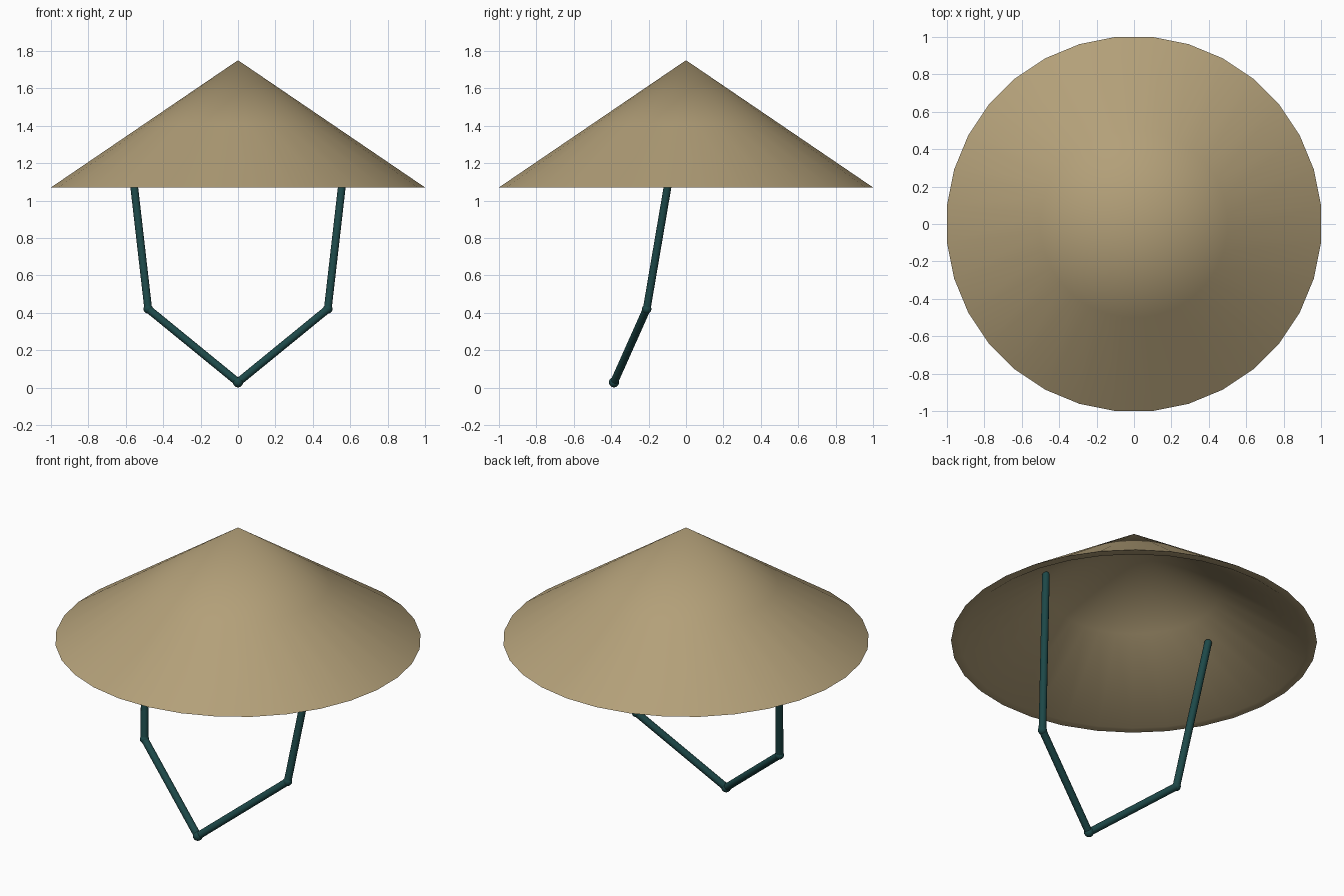
import bpy, bmesh, math
from mathutils import Vector, Matrix

if "Cube" in bpy.data.objects:
    bpy.data.objects.remove(bpy.data.objects["Cube"])


def material(name, rgb):
    m = bpy.data.materials.new(name)
    m.diffuse_color = (*rgb, 1)
    m.use_nodes = True
    m.node_tree.nodes["Principled BSDF"].inputs["Base Color"].default_value = m.diffuse_color
    return m


def finish(bm, name, mat):
    bmesh.ops.recalc_face_normals(bm, faces=bm.faces[:])
    mesh = bpy.data.meshes.new(name)
    bm.to_mesh(mesh)
    bm.free()
    mesh.materials.append(mat)
    ob = bpy.data.objects.new(name, mesh)
    bpy.context.collection.objects.link(ob)
    bpy.ops.object.select_all(action='DESELECT')
    ob.select_set(True)
    bpy.context.view_layer.objects.active = ob
    bpy.ops.object.shade_smooth_by_angle(angle=math.radians(40))
    return ob


straw = material("straw", (0.45, 0.35, 0.19))
cord = material("teal_cord", (0.012, 0.065, 0.065))

# Conical hat: thin shell spun from a profile (apex, rim, inner rim, inner apex)
SIDES = 32
R = 1 / math.cos(math.pi / SIDES)
profile = [(0, 1.75), (0.5 * R, 1.41), (R, 1.07), (0.95 * R, 1.07), (0.475 * R, 1.391), (0, 1.712)]
bm = bmesh.new()
start = Matrix.Rotation(math.pi / SIDES, 3, 'Z')
verts = [bm.verts.new(start @ Vector((r, 0, z))) for r, z in profile]
edges = [bm.edges.new(pair) for pair in zip(verts, verts[1:])]
bmesh.ops.spin(bm, geom=verts + edges, cent=(0, 0, 0), axis=(0, 0, 1),
               angle=2 * math.pi, steps=SIDES, use_duplicate=False)
bmesh.ops.remove_doubles(bm, verts=bm.verts[:], dist=1e-4)
finish(bm, "conical_hat", straw)


# Chin strap: round cord from under the hat, past the jaw, to the chin
def add_rod(bm, a, b, r):
    a, b = Vector(a), Vector(b)
    d = b - a
    m = Matrix.Translation((a + b) / 2) @ d.to_track_quat('Z', 'Y').to_matrix().to_4x4()
    bmesh.ops.create_cone(bm, cap_ends=True, segments=16, radius1=r, radius2=r,
                          depth=d.length, matrix=m)


def add_ball(bm, p, r):
    bmesh.ops.create_uvsphere(bm, u_segments=16, v_segments=10, radius=r,
                              matrix=Matrix.Translation(p))


bm = bmesh.new()
chin = (0, -0.385, 0.028)
for s in (-1, 1):
    top, jaw = (s * 0.581, -0.06, 1.3), (s * 0.48, -0.21, 0.42)
    add_rod(bm, top, jaw, 0.021)
    add_rod(bm, jaw, chin, 0.021)
    add_ball(bm, top, 0.021)
    add_ball(bm, jaw, 0.025)
add_ball(bm, chin, 0.027)
finish(bm, "chin_strap", cord)
